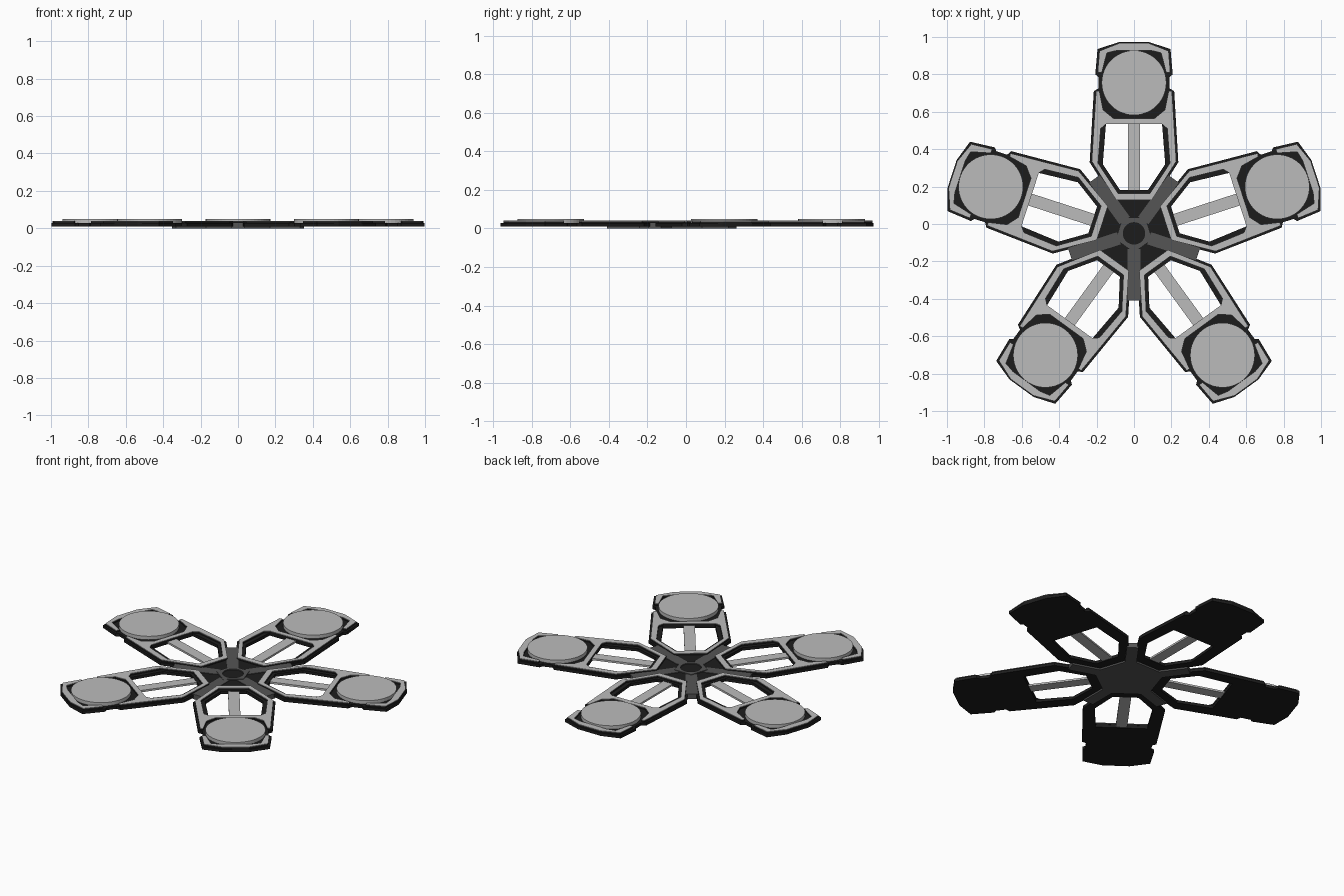
import bpy, bmesh
from math import sin, cos, pi, radians

if "Cube" in bpy.data.objects:
    bpy.data.objects.remove(bpy.data.objects["Cube"])

CY = -0.05  # hub centre offset in y


def mat(name, v):
    m = bpy.data.materials.new(name)
    m.diffuse_color = (v, v, v, 1)
    m.use_nodes = True
    m.node_tree.nodes["Principled BSDF"].inputs["Base Color"].default_value = m.diffuse_color
    return m


BLACK, DARK, LIGHT = mat("black", 0.012), mat("dark_grey", 0.09), mat("light_grey", 0.5)


def plate_mesh(name, loops, z0, z1, material):
    """Flat plate from outlines; inner outlines become holes."""
    cu = bpy.data.curves.new(name, 'CURVE')
    cu.dimensions, cu.fill_mode, cu.extrude = '2D', 'BOTH', (z1 - z0) / 2
    for pts in loops:
        s = cu.splines.new('POLY')
        s.points.add(len(pts) - 1)
        for p, (x, y) in zip(s.points, pts):
            p.co = (x, y, 0, 1)
        s.use_cyclic_u = True
    tmp = bpy.data.objects.new(name, cu)
    me = bpy.data.meshes.new_from_object(tmp)
    bpy.data.objects.remove(tmp)
    bm = bmesh.new()
    bm.from_mesh(me)
    bmesh.ops.remove_doubles(bm, verts=bm.verts, dist=1e-5)
    bmesh.ops.recalc_face_normals(bm, faces=bm.faces)
    bmesh.ops.translate(bm, verts=bm.verts, vec=(0, 0, (z0 + z1) / 2))
    for f in bm.faces:
        f.smooth = False
    bm.to_mesh(me)
    bm.free()
    me.materials.clear()
    me.materials.append(material)
    return me


def place(name, me, deg=0):
    o = bpy.data.objects.new(name, me)
    o.location = (0, CY, 0)
    o.rotation_euler = (0, 0, radians(deg))
    bpy.context.collection.objects.link(o)


def five(name, loops, z0, z1, material, offset=0):
    me = plate_mesh(name, loops, z0, z1, material)
    for i in range(5):
        place(f"{name}_{i + 1}", me, offset + 72 * i)


def sym(half):
    """Mirror a right-hand half outline across the arm axis."""
    return half + [(-x, y) for x, y in reversed(half)]


def ring(n, r, cy=0, start=0):
    return [(r * cos(start + 2 * pi * i / n), cy + r * sin(start + 2 * pi * i / n)) for i in range(n)]


def box(w, y0, y1):
    return [(w, y0), (w, y1), (-w, y1), (-w, y0)]


# arm base tray with through window
outer = sym([(.08, 1.023), (.195, .985), (.207, .85), (.19, .835), (.19, .775),
             (.215, .76), (.237, .38), (.105, .172)])
window = sym([(.155, .585), (.168, .565), (.19, .36), (.10, .225)])
window = sym([(.15, .585), (.167, .37), (.075, .232)])
five("arm_tray", [outer, window], .01, .028, BLACK)

# raised rim: outer head band and inner window frame, black wall and light cap
head = sym([(.075, 1.018), (.185, .975), (.194, .86), (.172, .86), (.145, .965), (.09, .978)])
frame = sym([(.172, .76), (.203, .76), (.226, .385), (.098, .178)])
# frame is open around the pad, so trace it as one outline with its pad edge
frame = [(.203, .76), (.226, .385), (.095, .178), (-.095, .178), (-.226, .385), (-.203, .76),
         (-.185, .76), (-.165, .66), (-.11, .615), (.11, .615), (.165, .66), (.185, .76)]
frame_hole = sym([(.15, .584), (.178, .56), (.192, .375), (.085, .213)])
for part, loops in (("head_band", [head]), ("window_frame", [frame, frame_hole])):
    five(part + "_wall", loops, .028, .037, BLACK)
    five(part + "_cap", loops, .037, .04, LIGHT)

# round pads and central spokes
five("round_pad", [ring(48, .173, .805)], .028, .05, LIGHT)
five("arm_spoke", [box(.033, .19, .6)], .014, .026, LIGHT)

# hub: base pentagon, black top, stubs between the arms, raised ring
a = radians(54)
place("hub_base", plate_mesh("hub_base", [ring(5, .215, 0, a)], 0, .012, DARK))
place("hub_top", plate_mesh("hub_top", [ring(5, .215, 0, a)], .012, .028, BLACK))
place("hub_ring", plate_mesh("hub_ring", [ring(5, .1, 0, a), ring(32, .06)], .028, .034, DARK))
five("hub_stub", [box(.034, .085, .36)], 0, .031, DARK, 36)
